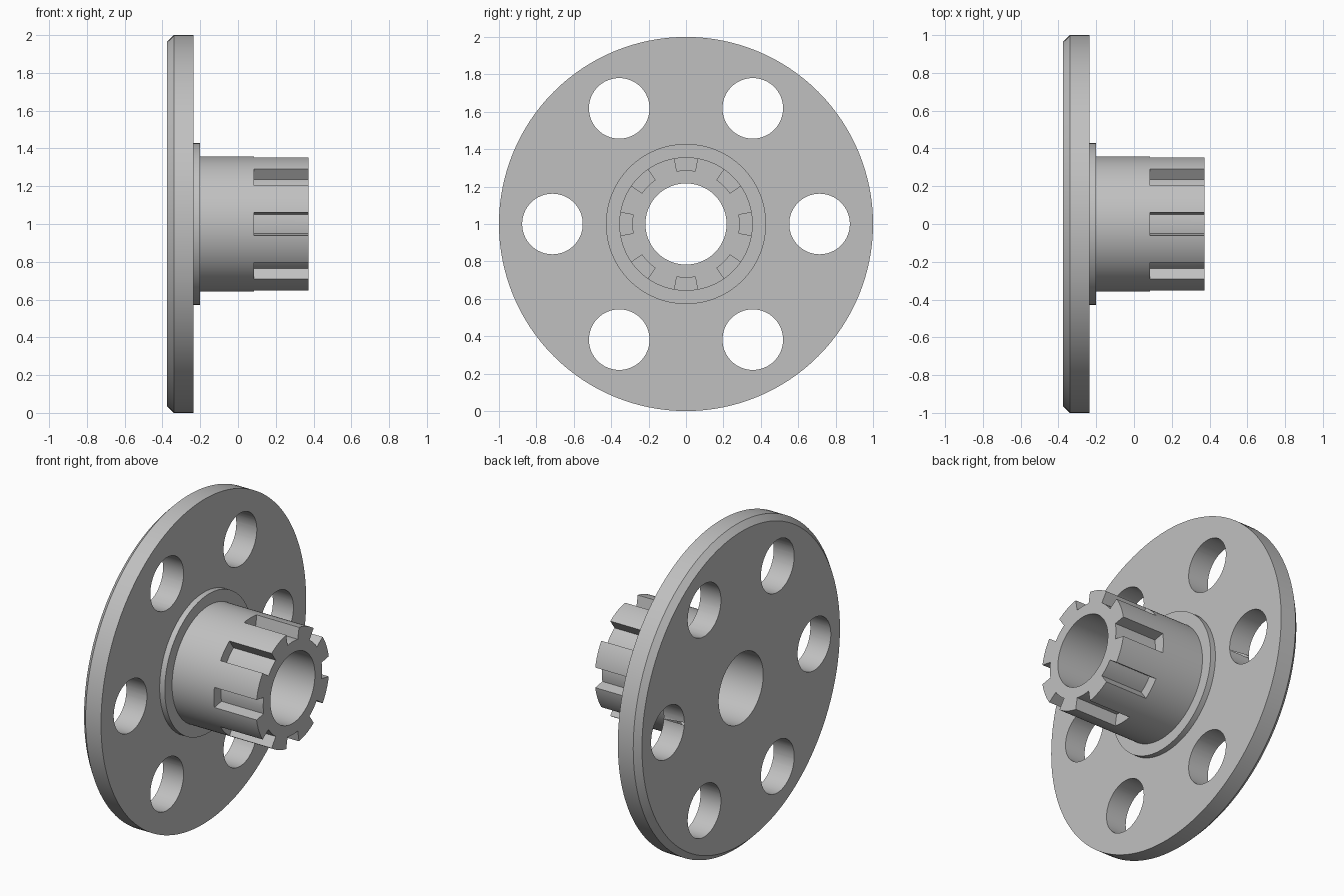
import bpy, bmesh
from math import sin, cos, pi, radians

if "Cube" in bpy.data.objects:
    bpy.data.objects.remove(bpy.data.objects["Cube"], do_unlink=True)

SEGMENTS = 128
CENTRE_Z = 1.0

grey = bpy.data.materials.new("machined grey")
grey.use_nodes = True
grey.diffuse_color = (0.53, 0.53, 0.53, 1)
grey.node_tree.nodes["Principled BSDF"].inputs["Base Color"].default_value = grey.diffuse_color


def finish(name, bm):
    bmesh.ops.recalc_face_normals(bm, faces=bm.faces)
    mesh = bpy.data.meshes.new(name)
    bm.to_mesh(mesh)
    bm.free()
    mesh.materials.append(grey)
    obj = bpy.data.objects.new(name, mesh)
    obj.location.z = CENTRE_Z
    bpy.context.collection.objects.link(obj)
    return obj


def lathe(name, profile):
    """Revolve a closed (x, radius) profile about the x axis."""
    bm = bmesh.new()
    rings = []
    for i in range(SEGMENTS):
        a = 2 * pi * i / SEGMENTS
        rings.append([bm.verts.new((x, r * cos(a), r * sin(a))) for x, r in profile])
    n = len(profile)
    for i, ring in enumerate(rings):
        after = rings[(i + 1) % SEGMENTS]
        for j in range(n):
            k = (j + 1) % n
            bm.faces.new((ring[j], ring[k], after[k], after[j]))
    return finish(name, bm)


def add_prism(bm, outline, x0, x1):
    """Extrude a (y, z) outline along x."""
    face = bm.faces.new([bm.verts.new((x0, y, z)) for y, z in outline])
    new = bmesh.ops.extrude_face_region(bm, geom=[face])["geom"]
    verts = [v for v in new if isinstance(v, bmesh.types.BMVert)]
    bmesh.ops.translate(bm, verts=verts, vec=(x1 - x0, 0, 0))


def arc(radius, start, end, steps, cy=0, cz=0):
    return [(cy + radius * cos(start + (end - start) * i / steps),
             cz + radius * sin(start + (end - start) * i / steps))
            for i in range(steps + 1)]


# Flange, collar and hollow hub in one turned profile
body = lathe("flanged_hub", [
    (-0.375, 0.217), (-0.375, 0.965), (-0.34, 1.0), (-0.235, 1.0),
    (-0.235, 0.428), (-0.20, 0.428), (-0.20, 0.357), (0.373, 0.357), (0.373, 0.217)])

# Six round holes through the flange
bm = bmesh.new()
for i in range(6):
    a = i * pi / 3
    add_prism(bm, arc(0.162, 0, 2 * pi, 64, 0.714 * cos(a), 0.714 * sin(a))[:-1], -0.5, -0.1)
holes = finish("hole_cutter", bm)

# Eight radial-sided slots in the hub's free end
bm = bmesh.new()
half = radians(10)
for i in range(8):
    a = i * pi / 4
    outline = arc(0.287, a - half, a + half, 8) + arc(0.42, a + half, a - half, 8)
    add_prism(bm, outline, 0.085, 0.45)
slots = finish("slot_cutter", bm)

for cutter in (holes, slots):
    cutter.hide_render = True
    mod = body.modifiers.new(cutter.name, 'BOOLEAN')
    mod.operation = 'DIFFERENCE'
    mod.solver = 'EXACT'
    mod.object = cutter

# Bake the cuts, drop the cutters, and shade round walls smooth
bpy.context.view_layer.update()
baked = bpy.data.meshes.new_from_object(body.evaluated_get(bpy.context.evaluated_depsgraph_get()))
body.modifiers.clear()
body.data = baked
for cutter in (holes, slots):
    bpy.data.objects.remove(cutter, do_unlink=True)

bpy.ops.object.select_all(action='DESELECT')
body.select_set(True)
bpy.context.view_layer.objects.active = body
bpy.ops.object.shade_smooth_by_angle(angle=radians(30))
